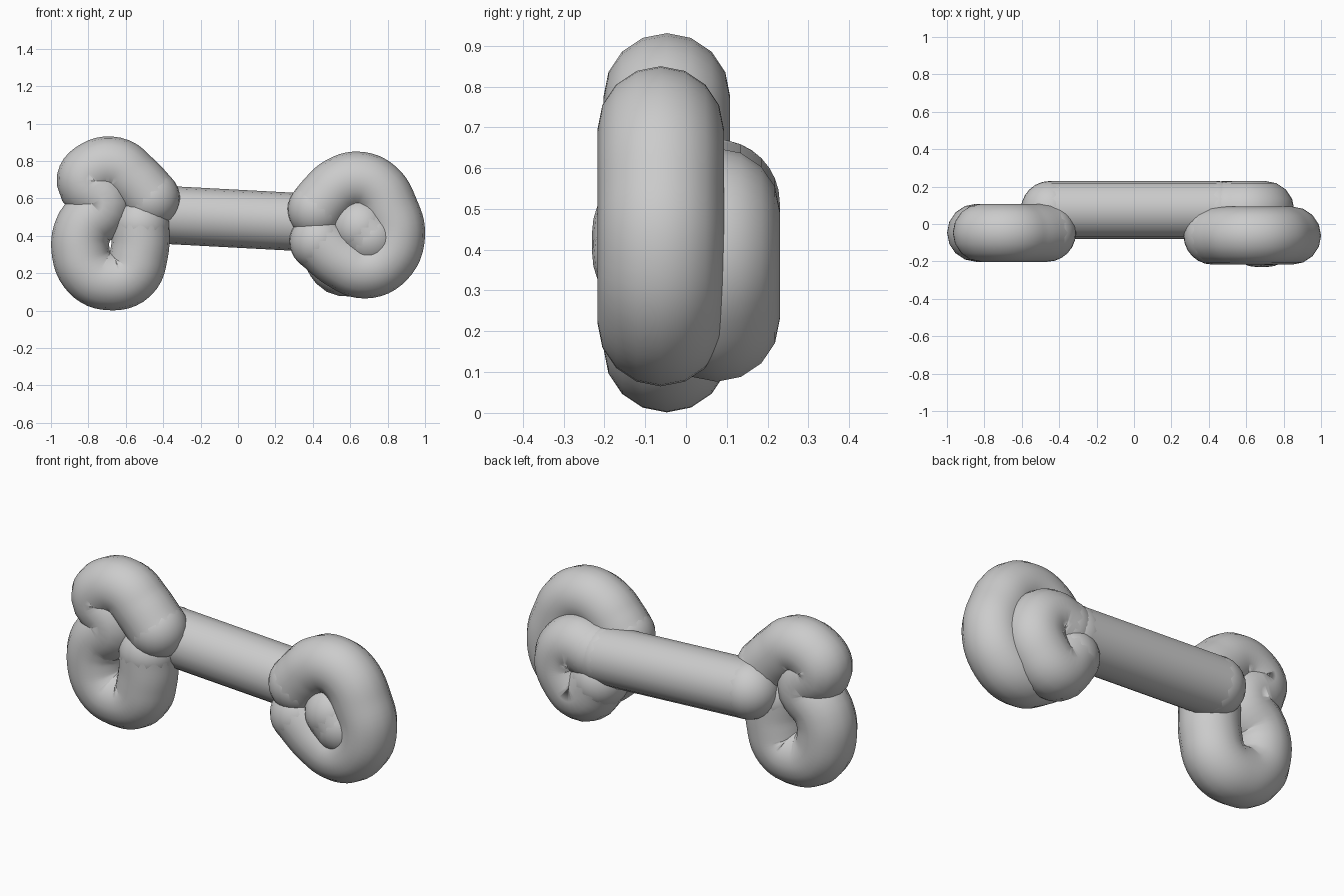
import bpy
from mathutils import Vector

if "Cube" in bpy.data.objects:
    bpy.data.objects.remove(bpy.data.objects["Cube"])

R = 0.155


def tube(name, y, pts, handle='AUTO'):
    # round tube through (x, z) points in a plane of constant y, with ball ends
    cu = bpy.data.curves.new(name, 'CURVE')
    cu.dimensions = '3D'
    cu.bevel_depth = R
    cu.bevel_resolution = 6
    cu.resolution_u = 6
    sp = cu.splines.new('BEZIER')
    sp.bezier_points.add(len(pts) - 1)
    for bp, (x, z) in zip(sp.bezier_points, pts):
        bp.co = (x, y, z)
        bp.handle_left_type = bp.handle_right_type = handle
    ob = bpy.data.objects.new(name, cu)
    bpy.context.collection.objects.link(ob)
    for i, (x, z) in enumerate((pts[0], pts[-1])):
        bpy.ops.mesh.primitive_uv_sphere_add(segments=24, ring_count=16, radius=R,
                                             location=(x, y, z))
        ball = bpy.context.object
        ball.name = f"{name}_end_{i + 1}"
        bpy.ops.object.shade_smooth()
    return ob


# straight bar at the back
tube("bar", 0.075, [(-0.45, 0.515), (0.45, 0.467)], 'VECTOR')

# left knot: upper lobe, pinch on the outer side, lower lobe
tube("left_knot", -0.047, [
    (-0.465, 0.60), (-0.56, 0.70), (-0.66, 0.773), (-0.78, 0.745), (-0.815, 0.69),
    (-0.72, 0.575), (-0.82, 0.45), (-0.843, 0.33), (-0.79, 0.20), (-0.69, 0.157),
    (-0.575, 0.19), (-0.528, 0.31), (-0.52, 0.46)])

# right ring, open on the inner side
tube("right_ring", -0.062, [
    (0.42, 0.54), (0.47, 0.60), (0.54, 0.665), (0.64, 0.695), (0.74, 0.655),
    (0.81, 0.54), (0.845, 0.40), (0.79, 0.27), (0.68, 0.22), (0.57, 0.26), (0.43, 0.37)])

# smaller loop behind the ring
tube("back_loop", 0.075, [
    (0.515, 0.475), (0.63, 0.49), (0.70, 0.40), (0.665, 0.29), (0.57, 0.23), (0.48, 0.33)])

# tube tip showing through the ring
tube("ring_tip", -0.075, [(0.655, 0.445), (0.71, 0.39)], 'VECTOR')
